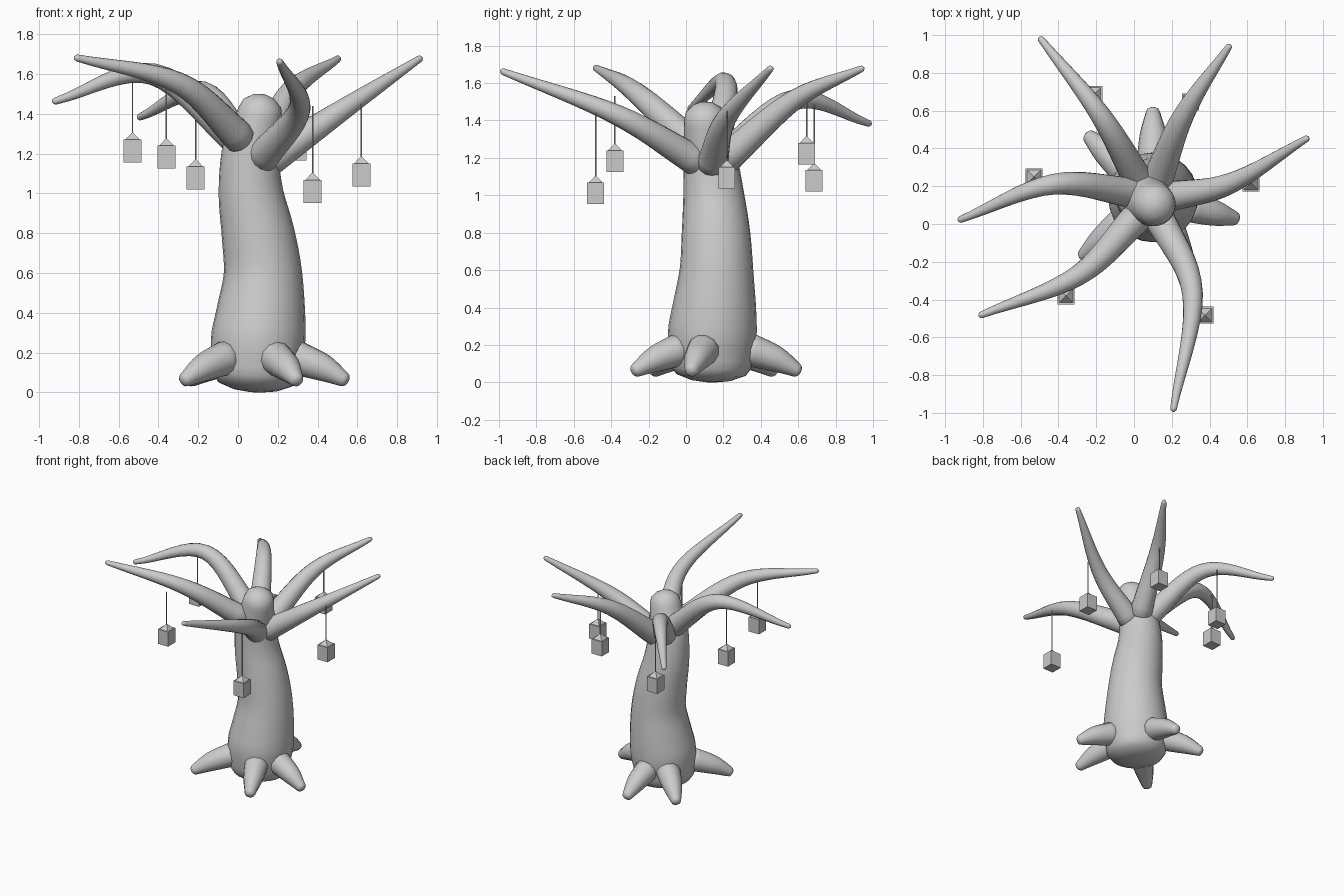
import bpy, bmesh, math
from mathutils import Vector

if "Cube" in bpy.data.objects:
    bpy.data.objects.remove(bpy.data.objects["Cube"])

UP = Vector((0, 0, 1))


def sample(points, steps):
    """Catmull-Rom through (x, y, z, radius) points."""
    p = [Vector(q) for q in points]
    p = [2 * p[0] - p[1]] + p + [2 * p[-1] - p[-2]]
    out = []
    for i in range(1, len(p) - 2):
        a, b, c, d = p[i - 1:i + 3]
        for k in range(steps):
            t = k / steps
            out.append(0.5 * (2 * b + (c - a) * t + (2 * a - 5 * b + 4 * c - d) * t * t
                              + (3 * b - a - 3 * c + d) * t ** 3))
    return out + [p[-2]]


def limb(name, points, sides=16, steps=6, cap_start=0.03, cap_end=0.02):
    """Tapered tube along a smooth path with rounded ends."""
    path = sample(points, steps)
    n = len(path)
    rings = []
    for i, q in enumerate(path):
        t = (path[min(i + 1, n - 1)] - path[max(i - 1, 0)]).to_3d().normalized()
        rings.append((q.to_3d(), t, q.w))
    angles = [math.radians(a) for a in (30, 60, 82)]
    c, t, r = rings[0]
    first = [(c - t * cap_start * math.sin(a), t, r * math.cos(a)) for a in reversed(angles)]
    c, t, r = rings[-1]
    last = [(c + t * cap_end * math.sin(a), t, r * math.cos(a)) for a in angles]
    bm = bmesh.new()
    loops = []
    for c, t, r in first + rings + last:
        rot = UP.rotation_difference(t)
        loops.append([bm.verts.new(c + rot @ Vector((r * math.cos(2 * math.pi * k / sides),
                                                     r * math.sin(2 * math.pi * k / sides), 0)))
                      for k in range(sides)])
    for a, b in zip(loops, loops[1:]):
        for k in range(sides):
            m = (k + 1) % sides
            bm.faces.new((a[k], a[m], b[m], b[k]))
    bm.faces.new(loops[0][::-1])
    bm.faces.new(loops[-1])
    finish(name, bm, True)


def finish(name, bm, smooth=False):
    me = bpy.data.meshes.new(name)
    bm.to_mesh(me)
    bm.free()
    ob = bpy.data.objects.new(name, me)
    bpy.context.collection.objects.link(ob)
    if smooth:
        for f in me.polygons:
            f.use_smooth = True
    return ob


# Trunk
limb("trunk", [(0.09, 0.135, 0.08, 0.215), (0.10, 0.14, 0.25, 0.237),
               (0.115, 0.152, 0.4, 0.224), (0.125, 0.163, 0.6, 0.197),
               (0.10, 0.16, 0.8, 0.183), (0.065, 0.148, 1.0, 0.163),
               (0.06, 0.13, 1.2, 0.143), (0.085, 0.115, 1.3, 0.127),
               (0.112, 0.10, 1.41, 0.112)],
     sides=24, steps=4, cap_start=0.08, cap_end=0.09)

# Branches: start, bend, tip
branches = [
    ((0.04, 0.20, 1.20), (-0.18, 0.58, 1.51), (-0.49, 0.975, 1.385)),
    ((0.12, 0.22, 1.20), (0.265, 0.58, 1.51), (0.50, 0.935, 1.675)),
    ((0.16, 0.14, 1.17), (0.51, 0.215, 1.41), (0.91, 0.45, 1.675)),
    ((0.12, 0.06, 1.18), (0.31, -0.37, 1.43), (0.21, -0.975, 1.66)),
    ((0.01, 0.03, 1.28), (-0.30, -0.275, 1.555), (-0.805, -0.48, 1.68)),
    ((0.02, 0.16, 1.25), (-0.43, 0.21, 1.60), (-0.915, 0.025, 1.465)),
]
for i, (a, b, c) in enumerate(branches):
    limb(f"branch_{i + 1}", [(*a, 0.083), (*b, 0.055), (*c, 0.018)], steps=8)

# Roots: start, shoulder, tip
centre = Vector((0.105, 0.145, 0))
for i, tip in enumerate([(0.55, 0.025), (0.10, 0.61), (-0.25, 0.475),
                         (-0.28, -0.18), (0.30, -0.285)]):
    d = Vector((*tip, 0)) - centre
    pts = []
    for f, z, r in ((0.42, 0.175, 0.088), (0.72, 0.125, 0.07), (0.96, 0.065, 0.038)):
        p = centre + d * f
        pts.append((p.x, p.y, z, r))
    limb(f"root_{i + 1}", pts, sides=12, steps=4, cap_end=0.025)

# Hanging lanterns: x, y, box bottom, string top
for i, (x, y, z, top) in enumerate([
        (-0.53, 0.25, 1.155, 1.58), (-0.36, -0.38, 1.125, 1.53),
        (-0.213, 0.685, 1.02, 1.50), (0.30, 0.645, 1.165, 1.53),
        (0.375, -0.483, 0.953, 1.44), (0.62, 0.218, 1.035, 1.45)]):
    bm = bmesh.new()
    box = bmesh.ops.create_cube(bm, size=1)["verts"]
    bmesh.ops.scale(bm, vec=(0.09, 0.09, 0.115), verts=box)
    bmesh.ops.translate(bm, vec=(x, y, z + 0.0575), verts=box)
    finish(f"lantern_box_{i + 1}", bm)

    bm = bmesh.new()
    roof = bmesh.ops.create_cone(bm, cap_ends=True, segments=4, radius1=0.052,
                                 radius2=0.004, depth=0.036)["verts"]
    for v in roof:
        v.co.x, v.co.y = (v.co.x - v.co.y) * 0.7071, (v.co.x + v.co.y) * 0.7071
    # Align the roof edges with the box sides
    if min(abs(v.co.x) for v in roof if v.co.z < 0) < 0.01:
        for v in roof:
            v.co.x, v.co.y = (v.co.x - v.co.y) * 0.7071, (v.co.x + v.co.y) * 0.7071
    bmesh.ops.translate(bm, vec=(x, y, z + 0.133), verts=roof)
    finish(f"lantern_roof_{i + 1}", bm)

    bm = bmesh.new()
    bottom = z + 0.145
    cord = bmesh.ops.create_cone(bm, cap_ends=True, segments=6, radius1=0.004,
                                 radius2=0.004, depth=top - bottom)["verts"]
    bmesh.ops.translate(bm, vec=(x, y, (top + bottom) / 2), verts=cord)
    finish(f"lantern_cord_{i + 1}", bm)
